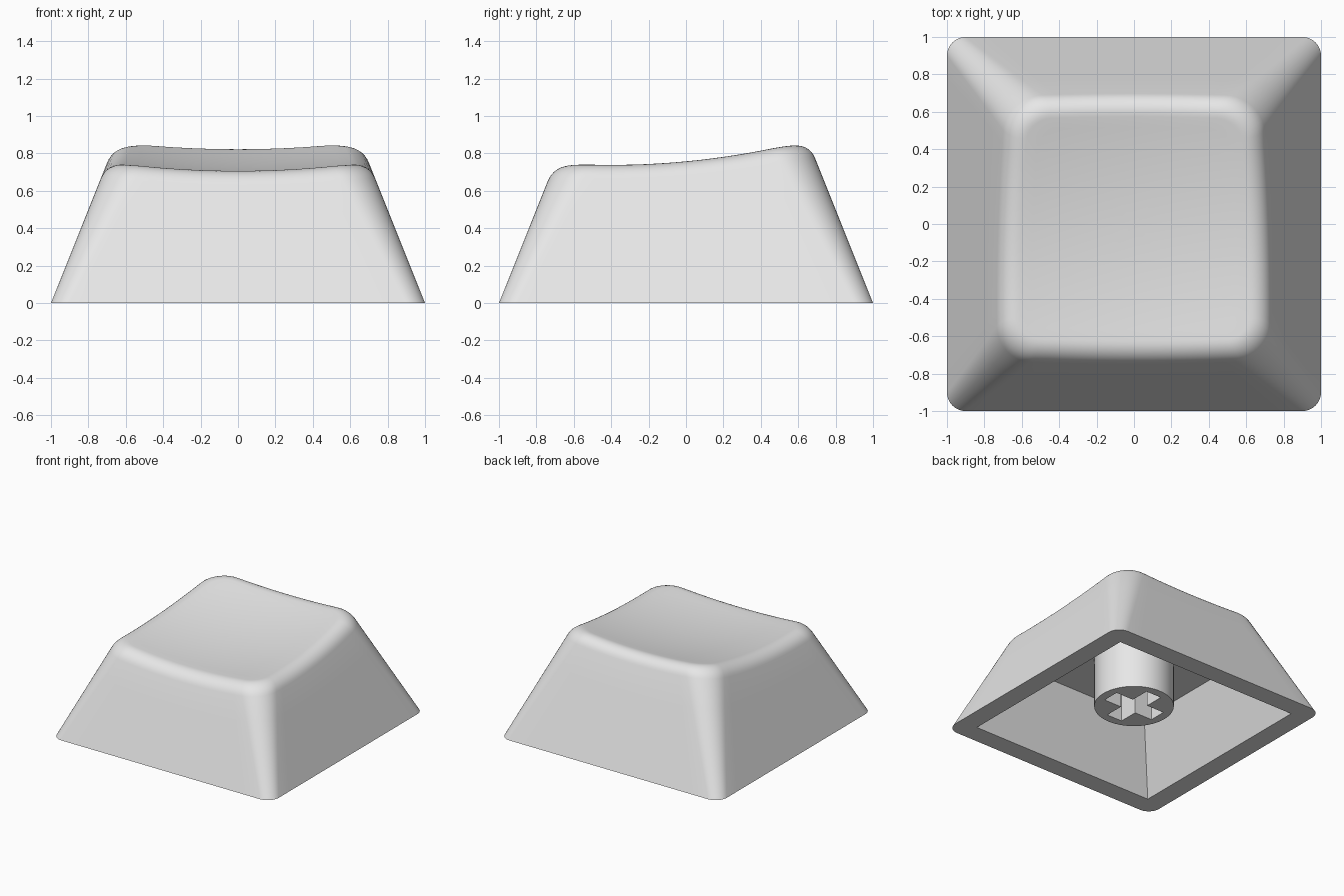
import bpy, bmesh, math
from mathutils import Vector

cube = bpy.data.objects.get("Cube")
if cube:
    bpy.data.objects.remove(cube, do_unlink=True)

plastic = bpy.data.materials.new("light_grey_plastic")
plastic.use_nodes = True
GREY = (0.8, 0.8, 0.8, 1)
plastic.diffuse_color = GREY
plastic.node_tree.nodes["Principled BSDF"].inputs["Base Color"].default_value = GREY

SLOPE = 0.4        # wall inset per unit of height
FILLET = 0.09      # distance from the sharp top edge to the fillet start
ARC, SIDE = 10, 14  # steps per corner and per side


def add_loop(bm, points):
    return [bm.verts.new(p) for p in points]


def bridge(bm, a, b):
    """Join two closed loops of equal length with quads."""
    n = len(a)
    for i in range(n):
        j = (i + 1) % n
        bm.faces.new((a[i], a[j], b[j], b[i]))


def fill_between(bm, outer, inner):
    """Fill the flat face between an outline and a hole."""
    edges = []
    for loop in (outer, inner):
        for i, v in enumerate(loop):
            w = loop[(i + 1) % len(loop)]
            edges.append(bm.edges.get((v, w)) or bm.edges.new((v, w)))
    bmesh.ops.triangle_fill(bm, use_beauty=True, edges=edges, normal=(0, 0, -1))


def finish(bm, name):
    bmesh.ops.recalc_face_normals(bm, faces=bm.faces)
    mesh = bpy.data.meshes.new(name)
    bm.to_mesh(mesh)
    bm.free()
    mesh.materials.append(plastic)
    obj = bpy.data.objects.new(name, mesh)
    bpy.context.collection.objects.link(obj)
    bpy.ops.object.select_all(action='DESELECT')
    obj.select_set(True)
    bpy.context.view_layer.objects.active = obj
    bpy.ops.object.shade_smooth_by_angle(angle=math.radians(30))
    return obj


def dish(x, y):
    """Height of the scooped top."""
    return 0.70 + 0.125 * (y + 0.4) ** 2 + 0.1 * x * x


def outline():
    """Corner sign, side blend and outward normal around a rounded square."""
    result = []
    signs = [Vector((1, 1)), Vector((-1, 1)), Vector((-1, -1)), Vector((1, -1))]
    for k, sign in enumerate(signs):
        for i in range(ARC + 1):
            a = math.pi / 2 * (k + i / ARC)
            result.append((sign, Vector((math.cos(a), math.sin(a)))))
        for i in range(1, SIDE):
            result.append((sign.lerp(signs[(k + 1) % 4], i / SIDE), result[-1][1]))
    return result


def wall(sign, normal, z):
    """Point on the sloping outer wall at height z."""
    radius = 0.1 + 0.13 * z
    p = sign * (1 - SLOPE * z - radius) + normal * radius
    return Vector((p.x, p.y, z))


def square(half, z):
    return [(half, half, z), (-half, half, z), (-half, -half, z), (half, -half, z)]


# Shell: walls, rounded rim and dished top
bm = bmesh.new()
path = outline()
columns = []
for sign, normal in path:
    z = 0.75
    for _ in range(12):
        p = wall(sign, normal, z)
        z = dish(p.x, p.y)
    edge = wall(sign, normal, z)
    low = wall(sign, normal, z - FILLET * 0.93)
    q = edge.xy - normal * FILLET
    high = Vector((q.x, q.y, dish(q.x, q.y)))
    base = wall(sign, normal, 0)
    column = [base.lerp(low, t / 4) for t in range(4)]
    for s in range(9):
        t = s / 8
        a, b, c = (1 - t) ** 2, 2 * t * (1 - t) * 0.83, t * t
        column.append((low * a + edge * b + high * c) / (a + b + c))
    for s in range(9, 0, -1):
        f = q * (s / 10)
        column.append(Vector((f.x, f.y, dish(f.x, f.y))))
    columns.append(column)
rings = [add_loop(bm, ring) for ring in zip(*columns)]
for a, b in zip(rings, rings[1:]):
    bridge(bm, a, b)
centre = bm.verts.new((0, 0, dish(0, 0)))
last = rings[-1]
for i, v in enumerate(last):
    bm.faces.new((v, last[(i + 1) % len(last)], centre))

# Hollow underside with sloping inner walls and a flat ceiling
mouth = add_loop(bm, square(0.84, 0))
ceiling = add_loop(bm, square(0.63, 0.527))
bridge(bm, mouth, ceiling)
bm.faces.new(ceiling)
fill_between(bm, rings[0], mouth)
finish(bm, "cap_shell")

# Stem: round post with a cross-shaped socket
bm = bmesh.new()
LONG, THIN = 0.23, 0.07
circle = [(0.3 * math.cos(a), 0.3 * math.sin(a))
          for a in (math.tau * i / 64 for i in range(64))]
cross = []
for k in range(4):
    c, s = round(math.cos(k * math.pi / 2)), round(math.sin(k * math.pi / 2))
    for x, y in ((LONG, -THIN), (LONG, THIN), (THIN, THIN)):
        cross.append((c * x - s * y, s * x + c * y))
bottoms = []
for profile in (circle, cross):
    bottom, top = (add_loop(bm, [(x, y, z) for x, y in profile]) for z in (0.125, 0.535))
    bridge(bm, bottom, top)
    bottoms.append(bottom)
fill_between(bm, *bottoms)
finish(bm, "stem")
